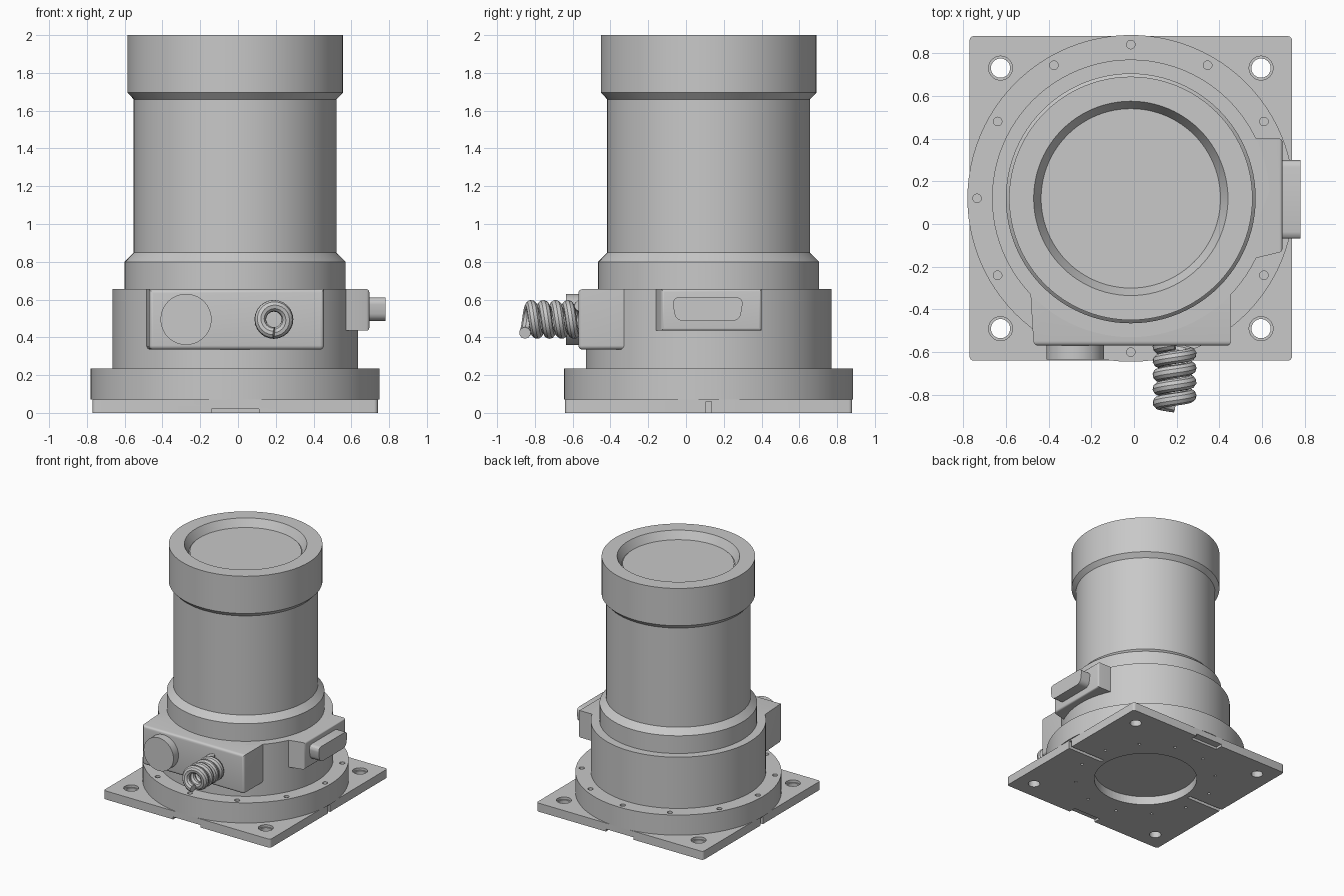
import bpy, bmesh, math
from mathutils import Matrix, Vector

if "Cube" in bpy.data.objects:
    bpy.data.objects.remove(bpy.data.objects["Cube"], do_unlink=True)

CX, CY = -0.015, 0.12          # axis of the round parts
SEG = 96

grey = bpy.data.materials.new("light grey")
grey.use_nodes = True
grey.diffuse_color = (0.58, 0.58, 0.58, 1)
grey.node_tree.nodes["Principled BSDF"].inputs["Base Color"].default_value = (0.58, 0.58, 0.58, 1)


def finish(bm, name, smooth=True):
    bmesh.ops.recalc_face_normals(bm, faces=bm.faces)
    me = bpy.data.meshes.new(name)
    bm.to_mesh(me)
    bm.free()
    me.materials.append(grey)
    ob = bpy.data.objects.new(name, me)
    bpy.context.collection.objects.link(ob)
    if smooth:
        shade(ob)
    return ob


def select(ob):
    bpy.ops.object.select_all(action='DESELECT')
    ob.select_set(True)
    bpy.context.view_layer.objects.active = ob


def shade(ob):
    select(ob)
    bpy.ops.object.shade_smooth_by_angle(angle=math.radians(25))


def add_lathe(bm, profile, x=CX, y=CY, seg=SEG):
    """Closed solid of revolution about a vertical axis; profile is (r, z)."""
    rings = []
    for r, z in profile:
        rings.append([bm.verts.new((x + r * math.cos(2 * math.pi * i / seg),
                                    y + r * math.sin(2 * math.pi * i / seg), z)) for i in range(seg)])
    for a, b in zip(rings, rings[1:]):
        for i in range(seg):
            j = (i + 1) % seg
            bm.faces.new((a[i], a[j], b[j], b[i]))
    bm.faces.new(rings[0][::-1])
    bm.faces.new(rings[-1])


def lathe(name, profile):
    bm = bmesh.new()
    add_lathe(bm, profile)
    return finish(bm, name)


def add_box(bm, lo, hi):
    mid = [(a + b) / 2 for a, b in zip(lo, hi)]
    size = [b - a for a, b in zip(lo, hi)]
    return bmesh.ops.create_cube(bm, size=1, matrix=Matrix.Translation(mid) @ Matrix.Diagonal((*size, 1)))["verts"]


def prism(name, points, offset, bevel=0.0, pick=None):
    """Extrude a polygon by offset, then round the edges chosen by pick."""
    bm = bmesh.new()
    base = bm.faces.new([bm.verts.new(p) for p in points])
    ext = bmesh.ops.extrude_face_region(bm, geom=[base])
    bmesh.ops.translate(bm, vec=offset, verts=[v for v in ext["geom"] if isinstance(v, bmesh.types.BMVert)])
    bmesh.ops.recalc_face_normals(bm, faces=bm.faces)
    if bevel:
        edges = [e for e in bm.edges if pick(e)]
        bmesh.ops.bevel(bm, geom=edges, offset=bevel, segments=4, profile=0.5, affect='EDGES')
    return finish(bm, name)


def cut(ob, cutter_bm):
    cutter = finish(cutter_bm, "cutter", smooth=False)
    cutter.hide_render = True
    select(ob)
    mod = ob.modifiers.new("cut", 'BOOLEAN')
    mod.operation, mod.solver, mod.object = 'DIFFERENCE', 'EXACT', cutter
    while ob.modifiers[0] != mod:
        bpy.ops.object.modifier_move_up(modifier=mod.name)
    bpy.ops.object.modifier_apply(modifier=mod.name)
    bpy.data.objects.remove(cutter, do_unlink=True)
    shade(ob)


# Square mounting plate with rounded corners
plate = prism("base_plate", [(-0.77, -0.64, 0), (0.74, -0.64, 0), (0.74, 0.88, 0), (-0.77, 0.88, 0)],
              (0, 0, 0.07), 0.02, lambda e: abs(e.verts[0].co.z - e.verts[1].co.z) > 0.01)
c = bmesh.new()
add_lathe(c, [(0.395, -0.1), (0.395, 0.2)])
for sx in (-1, 1):
    for sy in (-1, 1):              # counterbored corner holes
        add_lathe(c, [(0.045, -0.1), (0.045, 0.05), (0.056, 0.05), (0.056, 0.2)],
                  CX + sx * 0.61, CY + sy * 0.61, 32)
for i in range(12):                 # small screw holes underneath
    a = math.radians(15 + 30 * i)
    add_lathe(c, [(0.011, -0.1), (0.011, 0.04)], CX + 0.54 * math.cos(a), CY + 0.54 * math.sin(a), 12)
for y0, y1 in ((-0.8, -0.58), (0.82, 1.0)):     # shallow notches front and back
    add_box(c, (-0.14, y0, -0.1), (0.11, y1, 0.02))
for x0, x1 in ((-1, -0.45), (0.42, 1)):         # narrow side grooves
    add_box(c, (x0, 0.105, -0.1), (x1, 0.135, 0.06))
cut(plate, c)

# Round flange with a ring of screw holes
flange = lathe("flange", [(0.765, 0.07), (0.765, 0.235)])
c = bmesh.new()
for i in range(12):
    a = math.radians(30 * i)
    add_lathe(c, [(0.02, 0.17), (0.02, 0.4)], CX + 0.72 * math.cos(a), CY + 0.72 * math.sin(a), 20)
cut(flange, c)

# Stacked round housing
lathe("body", [(0.65, 0.235), (0.65, 0.655)])
lathe("collar", [(0.585, 0.655), (0.585, 0.80), (0.535, 0.85)])
lathe("tube", [(0.537, 0.84), (0.537, 1.68)])
lathe("head", [(0.537, 1.66), (0.57, 1.695), (0.57, 2.0), (0.455, 2.0), (0.42, 1.935),
               (0.415, 1.935), (0.415, 1.94)])

# Front connector box, bevelled on its outer edges
prism("front_box", [(-0.485, -0.32, 0.335), (-0.47, -0.57, 0.335), (0.455, -0.57, 0.335),
                    (0.455, -0.32, 0.335), (0.3, -0.2, 0.335), (-0.33, -0.2, 0.335)],
      (0, 0, 0.32), 0.022,
      lambda e: all(v.co.y < -0.5 for v in e.verts)
      or (all(v.co.y < -0.3 for v in e.verts) and all(v.co.z < 0.4 for v in e.verts)))

# Round front socket
bm = bmesh.new()
bmesh.ops.create_cone(bm, cap_ends=True, segments=64, radius1=0.135, radius2=0.135, depth=0.075,
                      matrix=Matrix.Translation((-0.275, -0.5975, 0.495)) @ Matrix.Rotation(math.pi / 2, 4, 'X'))
finish(bm, "front_socket")

# Coiled cable
TURNS, STEPS = 4.5, 24
curve = bpy.data.curves.new("coiled_cable", 'CURVE')
curve.dimensions = '3D'
curve.bevel_depth = 0.031
curve.bevel_resolution = 3
curve.use_fill_caps = True
spline = curve.splines.new('POLY')
n = int(TURNS * STEPS)
spline.points.add(n)
for i, p in enumerate(spline.points):
    a = 2 * math.pi * i / STEPS + math.pi / 2
    p.co = (0.19 + 0.072 * math.cos(a), -0.56 - 0.293 * i / n, 0.495 + 0.072 * math.sin(a), 1)
curve.materials.append(grey)
cable = bpy.data.objects.new("coiled_cable", curve)
bpy.context.collection.objects.link(cable)
select(cable)
bpy.ops.object.convert(target='MESH')
shade(bpy.context.view_layer.objects.active)

# Side connector mount and its plug, wider at the top
prism("side_mount", [(0.45, 0.40, 0.435), (0.45, -0.18, 0.435), (0.57, -0.16, 0.435),
                     (0.695, -0.13, 0.435), (0.695, 0.40, 0.435)],
      (0, 0, 0.22), 0.015, lambda e: all(v.co.x > 0.6 for v in e.verts))
prism("side_plug", [(0.68, -0.075, 0.612), (0.68, 0.305, 0.612), (0.68, 0.285, 0.487), (0.68, -0.055, 0.487)],
      (0.1, 0, 0), 0.038, lambda e: abs(e.verts[0].co.x - e.verts[1].co.x) > 0.05)
